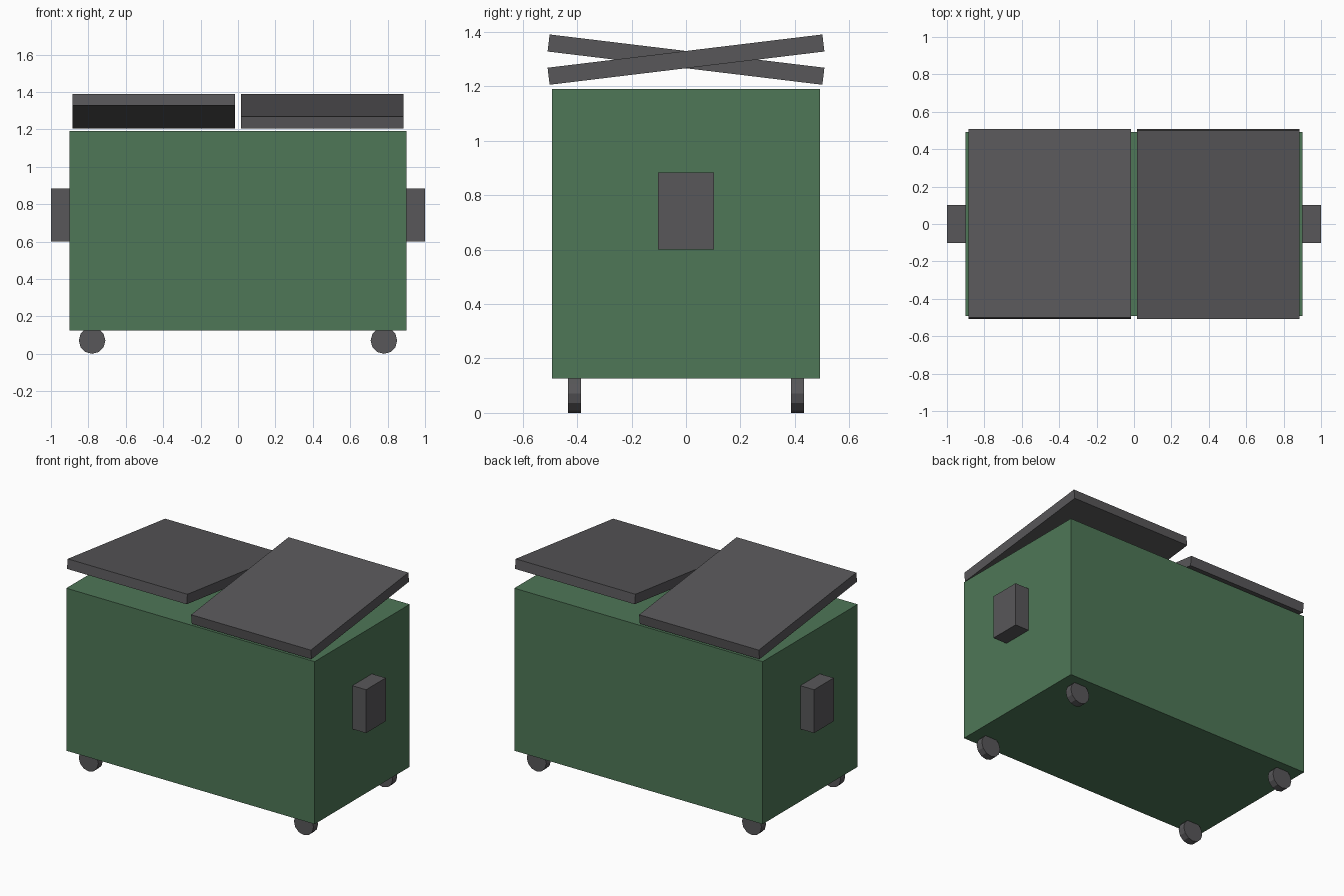
import bpy
from math import radians

cube = bpy.data.objects.get("Cube")
if cube:
    bpy.data.objects.remove(cube, do_unlink=True)


def make_material(name, rgb):
    mat = bpy.data.materials.new(name)
    mat.use_nodes = True
    color = (*rgb, 1)
    mat.diffuse_color = color
    mat.node_tree.nodes["Principled BSDF"].inputs["Base Color"].default_value = color
    return mat


green = make_material("painted green", (0.077, 0.184, 0.095))
grey = make_material("dark grey", (0.098, 0.096, 0.101))


def finish(name, mat):
    obj = bpy.context.object
    obj.name = name
    obj.data.materials.append(mat)
    return obj


def box(name, center, size, mat, tilt=0):
    bpy.ops.mesh.primitive_cube_add(size=1, location=center, rotation=(tilt, 0, 0))
    bpy.context.object.scale = size
    return finish(name, mat)


# Container body
box("body", (0, 0, 0.658), (1.8, 0.984, 1.065), green)

for side, label in ((1, "left"), (-1, "right")):
    # Lids tilt in opposite directions
    box(f"{label}_lid", (side * 0.45, 0, 1.298), (0.868, 1.017, 0.063),
        grey, tilt=side * radians(6.9))

    # Lifting blocks on the end walls
    box(f"{label}_handle", (side * 0.95, 0, 0.742), (0.1, 0.204, 0.284), grey)

    # Wheels, partly sunk into the floor of the body
    for depth, end in ((-1, "front"), (1, "back")):
        bpy.ops.mesh.primitive_cylinder_add(
            vertices=12, radius=0.071, depth=0.047,
            location=(side * 0.78, depth * 0.41, 0.071),
            rotation=(radians(90), 0, 0))
        finish(f"{end}_{label}_wheel", grey)
